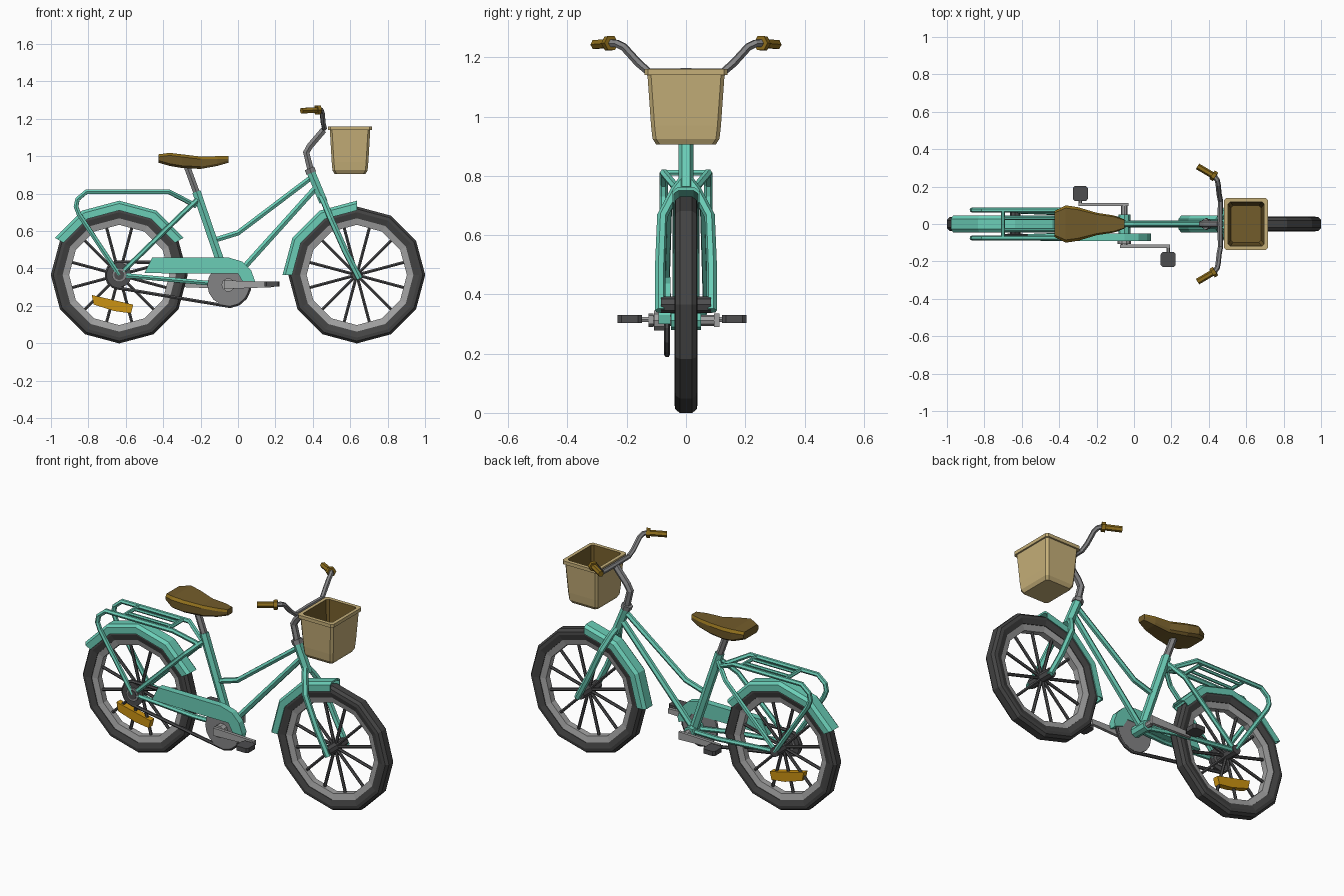
import bpy, bmesh, math
from mathutils import Vector

if "Cube" in bpy.data.objects:
    bpy.data.objects.remove(bpy.data.objects["Cube"])

def mat(name, r, g, b):
    m = bpy.data.materials.new(name)
    m.diffuse_color = (r, g, b, 1)
    m.use_nodes = True
    m.node_tree.nodes["Principled BSDF"].inputs["Base Color"].default_value = m.diffuse_color
    return m

TEAL = mat("teal paint", 0.145, 0.61, 0.47)
RUBBER = mat("black rubber", 0.058, 0.058, 0.058)
RIM = mat("light alloy", 0.36, 0.36, 0.36)
STEEL = mat("grey steel", 0.23, 0.23, 0.235)
DARK = mat("dark steel", 0.075, 0.075, 0.078)
BROWN = mat("brown leather", 0.17, 0.107, 0.024)
GOLD = mat("golden brown", 0.27, 0.155, 0.012)
TAN = mat("tan wicker", 0.56, 0.43, 0.19)
ORANGE = mat("orange reflector", 0.60, 0.29, 0.006)

def finish(name, bm, *mats):
    bmesh.ops.remove_doubles(bm, verts=bm.verts, dist=1e-5)
    bmesh.ops.recalc_face_normals(bm, faces=bm.faces)
    me = bpy.data.meshes.new(name)
    bm.to_mesh(me)
    bm.free()
    for m in mats:
        me.materials.append(m)
    ob = bpy.data.objects.new(name, me)
    bpy.context.collection.objects.link(ob)
    return ob

def loft(name, rings, *mats, close=False, caps=True, rule=None):
    """Skin a list of equal point loops; rule(ring, side) gives a material index."""
    bm = bmesh.new()
    vs = [[bm.verts.new(p) for p in ring] for ring in rings]
    n, k = len(rings), len(rings[0])
    for i in range(n if close else n - 1):
        for j in range(k):
            a, b = vs[i], vs[(i + 1) % n]
            f = bm.faces.new((a[j], a[(j + 1) % k], b[(j + 1) % k], b[j]))
            if rule:
                f.material_index = rule(i, j)
    if caps and not close:
        bm.faces.new(vs[0])
        bm.faces.new(vs[-1])
    return finish(name, bm, *mats)

def tube(name, pts, r, m, closed=False, res=1):
    """Round bar along a path."""
    cu = bpy.data.curves.new(name, 'CURVE')
    cu.dimensions = '3D'
    cu.bevel_depth, cu.bevel_resolution, cu.use_fill_caps = r, res, True
    sp = cu.splines.new('POLY')
    sp.points.add(len(pts) - 1)
    for p, q in zip(sp.points, pts):
        p.co = (*q, 1)
    sp.use_cyclic_u = closed
    tmp = bpy.data.objects.new("tmp", cu)
    bpy.context.collection.objects.link(tmp)
    dg = bpy.context.evaluated_depsgraph_get()
    me = bpy.data.meshes.new_from_object(tmp.evaluated_get(dg))
    bpy.data.objects.remove(tmp)
    bm = bmesh.new()
    bm.from_mesh(me)
    for f in bm.faces:
        f.smooth = False
        f.material_index = 0
    return finish(name, bm, m)

def pair(name, pts, r, m):
    """Left and right copies of a bar."""
    for side, s in (("right", -1), ("left", 1)):
        tube(f"{side}_{name}", [(x, s * y, z) for x, y, z in pts], r, m)

def lathe(name, c, prof, m, n=12, a0=0, a1=360):
    """Turn an (r, y) loop around the y axis at c=(x, z), fully or over an arc."""
    full = a1 - a0 == 360
    rings = []
    for i in range(n if full else n + 1):
        a = math.radians(a0 + (a1 - a0) * i / n)
        rings.append([(c[0] + r * math.cos(a), y, c[1] + r * math.sin(a)) for r, y in prof])
    return loft(name, rings, m, close=full)

def prism(name, outline, y0, y1, m):
    """Extrude an (x, z) outline along y."""
    return loft(name, [[(x, y, z) for x, z in outline] for y in (y0, y1)], m)

def disc(name, c, r, y0, y1, m, n=12):
    prism(name, [(c[0] + r * math.cos(2 * math.pi * i / n),
                  c[1] + r * math.sin(2 * math.pi * i / n)) for i in range(n)], y0, y1, m)

# wheels
REAR, FRONT, BB = (-0.635, 0.365), (0.635, 0.365), (-0.052, 0.312)
for w, c in (("rear", REAR), ("front", FRONT)):
    lathe(w + "_tyre", c, [(.303, -.03), (.335, -.039), (.353, -.036), (.366, -.02),
                           (.366, .02), (.353, .036), (.335, .039), (.303, .03)], RUBBER)
    lathe(w + "_rim", c, [(.268, -.018), (.306, -.027), (.306, .027), (.268, .018)], RIM)
    for i in range(12):
        a = math.radians(15 + 30 * i)
        d = Vector((math.cos(a), 0, math.sin(a)))
        o = Vector((c[0], 0, c[1]))
        tube(f"{w}_spoke_{i}", [o + d * .015, o + d * .275], .009, DARK)
    disc(w + "_hub", c, .028, -.085, .085, DARK, 8)

# mudguards
guard = [(.345, -.046), (.382, -.046), (.397, -.028), (.397, .028), (.382, .046), (.345, .046),
         (.345, .041), (.375, .041), (.386, .025), (.386, -.025), (.375, -.041), (.345, -.041)]
lathe("rear_mudguard", REAR, guard, TEAL, 4, 30, 150)
lathe("front_mudguard", FRONT, guard, TEAL, 3, 90, 180)

# frame
bb = (BB[0], 0, BB[1])
tube("seat_tube", [bb, (-.222, 0, .81)], .026, TEAL)
tube("lower_tube", [bb, (.415, 0, .83)], .018, TEAL)
tube("upper_tube", [(-.13, 0, .55), (.0, 0, .59), (.39, 0, .885)], .016, TEAL)
tube("head_tube", [(.39, 0, .915), (.457, 0, .755)], .026, TEAL)
pair("fork_blade", [(.445, .008, .785), (.462, .035, .75), (.497, .08, .665),
                    (.575, .087, .49), (.65, .087, .345)], .018, TEAL)
pair("seat_stay", [(-.22, .012, .765), (-.30, .06, .69), (-.635, .07, .365)], .014, TEAL)
pair("chain_stay", [(-.635, .07, .365), (-.25, .055, .33), (-.052, .02, .312)], .014, TEAL)
disc("bottom_bracket", BB, .032, -.05, .05, TEAL, 8)

# luggage rack
pair("rack_rail", [(-.225, .012, .735), (-.37, .075, .81), (-.81, .075, .81), (-.858, .075, .77),
                   (-.866, .075, .73), (-.85, .075, .69), (-.635, .075, .365)], .014, TEAL)
for i, x in enumerate((-.70, -.41)):
    tube(f"rack_crossbar_{i}", [(x, -.075, .81), (x, .075, .81)], .011, TEAL)
pair("rack_inner_bar", [(-.70, .03, .81), (-.41, .03, .81)], .009, TEAL)

# seat post and saddle
tube("seat_post", [(-.205, 0, .76), (-.28, 0, .965)], .02, STEEL)
rings = []
for x, w, top, low in ((-.425, .07, 1.01, .965), (-.365, .1, 1.018, .948), (-.30, .09, 1.01, .937),
                       (-.20, .06, .998, .932), (-.11, .046, 1.0, .948), (-.052, .025, 1.0, .965)):
    half = [(w * .85, top), (w, top - .014), (w * .97, low + .012), (w * .8, low)]
    rings.append([(x, y, z) for y, z in half] + [(x, -y, z) for y, z in reversed(half)])
loft("saddle", rings, BROWN, GOLD, rule=lambda i, j: 1 if j in (0, 6) else 0)

# stem and handlebar
tube("headset_collar", [(.382, 0, .935), (.392, 0, .91)], .031, STEEL)
tube("stem", [(.392, 0, .91), (.365, 0, 1.02), (.385, 0, 1.055), (.458, 0, 1.14)], .02, STEEL)
bar = [(.46, .0, 1.15), (.462, .125, 1.15), (.455, .16, 1.18), (.45, .21, 1.235),
       (.445, .235, 1.247), (.425, .262, 1.248)]
tube("handlebar", [(x, -y, z) for x, y, z in reversed(bar[1:])] + bar, .014, STEEL)
pair("grip", [(.435, .252, 1.248), (.34, .308, 1.243)], .017, GOLD)
pair("grip_flange", [(.436, .252, 1.248), (.418, .263, 1.247)], .027, GOLD)

# basket: outside, lip, then down the inside
def box_ring(hx, hy, z, c=.012):
    q = [(hx, hy - c), (hx - c, hy)]
    pts = q + [(-x, y) for x, y in reversed(q)]
    pts += [(-x, -y) for x, y in pts]
    return [(.599 + x, y, z) for x, y in pts]

loft("basket", [box_ring(.083, .1, .905), box_ring(.094, .113, .925), box_ring(.098, .118, .97),
                box_ring(.108, .13, 1.14), box_ring(.117, .14, 1.14), box_ring(.117, .14, 1.16),
                box_ring(.097, .118, 1.16), box_ring(.086, .105, .97), box_ring(.08, .097, .925)],
     TAN, BROWN, rule=lambda i, j: 1 if i >= 6 else 0)
loft("basket_floor", [box_ring(.081, .098, .926), box_ring(.081, .098, .93)], BROWN)

# drivetrain
disc("chainring", BB, .112, -.072, -.056, STEEL, 16)
disc("rear_sprocket", REAR, .066, -.073, -.055, DARK, 12)
disc("sprocket_cap", REAR, .04, -.082, -.05, STEEL, 10)
loop = []
for c, r, start in ((REAR, .07, 95), (BB, .116, 275)):
    for i in range(8):
        a = math.radians(start + 170 * i / 7)
        loop.append((c[0] + r * math.cos(a), -.064, c[1] + r * math.sin(a)))
tube("chain", loop, .01, DARK, closed=True)
prism("chain_guard", [(-.50, .375), (-.458, .458), (-.05, .458), (.025, .436), (.07, .39),
                      (.092, .33), (.085, .30), (.03, .32), (.0, .372), (-.17, .372)],
      -.092, -.052, TEAL)

# cranks and pedals
disc("crank_axle", BB, .018, -.125, .112, RIM, 8)
disc("crank_boss", BB, .036, -.108, -.07, RIM, 10)
for side, s, y, py in (("right", 1, -.118, -.19), ("left", -1, .104, .163)):
    x0, x1 = BB[0] - s * .022, BB[0] + s * .245
    prism(side + "_crank", [(x0, .29), (x1, .30), (x1, .328), (x0, .336)], y - .009, y + .009, RIM)
    px = BB[0] + s * .235
    tube(side + "_pedal_pin", [(px, y, .315), (px, py, .315)], .009, RIM)
    rings = []
    for z in (.303, .33):
        q = [(.04, .028), (.03, .041)]
        pts = q + [(-a, b) for a, b in reversed(q)]
        pts += [(-a, -b) for a, b in pts]
        rings.append([(px + a, py + b, z) for a, b in pts])
    loft(side + "_pedal", rings, DARK)

# spoke reflector
prism("wheel_reflector", [(-.782, .258), (-.56, .206), (-.572, .16), (-.66, .172), (-.772, .207)],
      -.018, .018, ORANGE)
